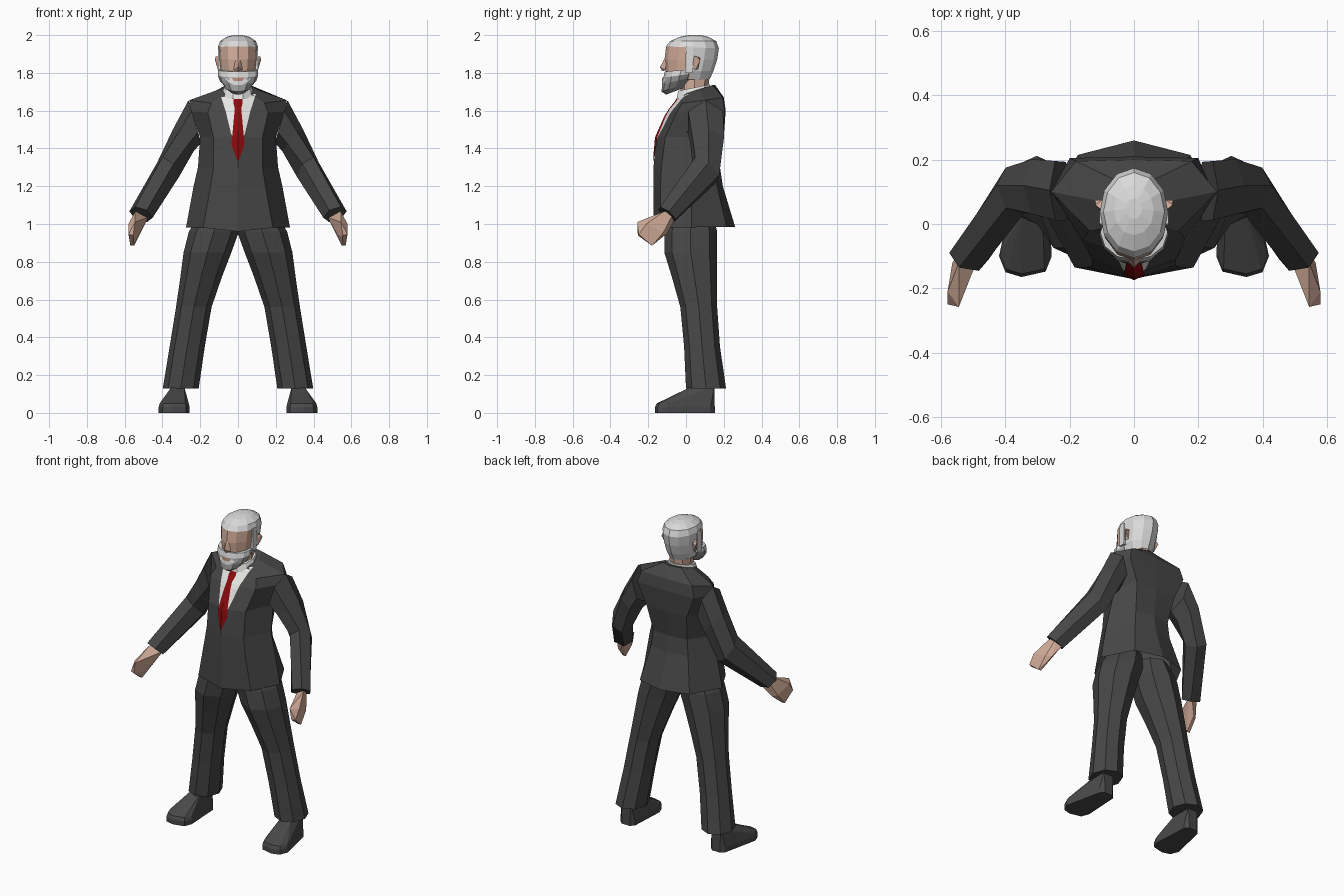
import bpy, bmesh, math
from mathutils import Vector
from mathutils.bvhtree import BVHTree

if "Cube" in bpy.data.objects:
    bpy.data.objects.remove(bpy.data.objects["Cube"])


def mat(name, r, g, b):
    m = bpy.data.materials.new(name)
    m.diffuse_color = (r, g, b, 1)
    m.use_nodes = True
    m.node_tree.nodes["Principled BSDF"].inputs["Base Color"].default_value = m.diffuse_color
    return m


SUIT = mat("charcoal_cloth", .062, .062, .062)
SHOE = mat("shoe_leather", .066, .066, .066)
SKIN = mat("skin", .64, .41, .315)
LIP = mat("lip", .45, .25, .20)
SHIRT = mat("white_shirt", .80, .80, .78)
TIE = mat("red_tie", .26, .003, .004)
HAIR = mat("silver_hair", .70, .70, .70)
BEARD = mat("grey_beard", .34, .34, .34)


def finish(name, bm, mats, mirror=False, rule=None):
    bmesh.ops.recalc_face_normals(bm, faces=bm.faces)
    if rule:
        for f in bm.faces:
            f.material_index = rule(f.calc_center_median())
    me = bpy.data.meshes.new(name)
    bm.to_mesh(me)
    bm.free()
    for m in mats:
        me.materials.append(m)
    ob = bpy.data.objects.new(name, me)
    bpy.context.collection.objects.link(ob)
    if mirror:
        md = ob.modifiers.new("mirror", 'MIRROR')
        md.use_mirror_merge = False
    return ob


def loft(name, rings, mats, mirror=False, rule=None, caps=(0, -1)):
    bm = bmesh.new()
    vs = [[bm.verts.new(p) for p in r] for r in rings]
    n = len(rings[0])
    for a, b in zip(vs, vs[1:]):
        for i in range(n):
            j = (i + 1) % n
            bm.faces.new((a[i], a[j], b[j], b[i]))
    for c in caps:
        bm.faces.new(vs[c])
    return finish(name, bm, mats, mirror, rule)


def hull(name, pts, mats, mirror=False, rule=None):
    bm = bmesh.new()
    for p in pts:
        bm.verts.new(p)
    bmesh.ops.convex_hull(bm, input=bm.verts)
    bmesh.ops.dissolve_limit(bm, angle_limit=.12, verts=bm.verts, edges=bm.edges)
    return finish(name, bm, mats, mirror, rule)


def oval(x0, x1, y0, y1, z, n, tilt=0):
    """Level ring by its extents; tilt lifts the back and drops the front."""
    out = []
    for i in range(n):
        a = 2 * math.pi * i / n
        out.append(((x0 + x1) / 2 + (x1 - x0) / 2 * math.cos(a),
                    (y0 + y1) / 2 + (y1 - y0) / 2 * math.sin(a), z + tilt * math.sin(a)))
    return out


def slanted(outer, inner, dy, dz, n):
    """Ring through an outer and an inner point, with a half depth across them."""
    o, i = Vector(outer), Vector(inner)
    c, u, v = (o + i) / 2, (o - i) / 2, Vector((0, dy, dz)) * 1.12
    return [c + u * math.cos(k * 2 * math.pi / n) + v * math.sin(k * 2 * math.pi / n)
            for k in range(n)]


# Jacket body: z front, z back, y front, y back, then x,y of front corner, side, back corner
body = []
for zf, zb, yf, yb, fx, fy, sx, sy, bx, by in [
        (.98, .985, -.17, .26, .185, -.135, .275, .03, .175, .215),
        (1.20, 1.20, -.172, .195, .145, -.135, .235, .03, .13, .165),
        (1.30, 1.30, -.172, .18, .13, -.13, .212, .03, .12, .16),
        (1.46, 1.46, -.158, .20, .13, -.11, .20, .07, .14, .195),
        (1.59, 1.60, -.10, .21, .16, -.05, .25, .09, .20, .205),
        (1.64, 1.67, -.06, .20, .14, -.02, .258, .10, .18, .195),
        (1.69, 1.735, -.025, .155, .065, -.005, .10, .07, .065, .14)]:
    zm = (zf + zb) / 2
    half = [(fx, fy, zf), (sx, sy, zm), (bx, by, zb)]
    dip = .02 if zf < 1 else 0
    body.append([(0, yf, zf - dip)] + half + [(0, yb, zb)]
                + [(-x, y, z) for x, y, z in reversed(half)])
jacket = loft("jacket_body", body, [SUIT], caps=(-1,))


def surface(ob):
    return BVHTree.FromPolygons([v.co for v in ob.data.vertices],
                                [tuple(p.vertices) for p in ob.data.polygons])


def plate(name, profile, lift, m, target):
    """Thin patch of (z, half width) rows laid on the front of a part."""
    rows = []
    for (z0, w0), (z1, w1) in zip(profile, profile[1:]):
        rows += [(z0 + (z1 - z0) * k / 5, w0 + (w1 - w0) * k / 5) for k in range(5)]
    rows.append(profile[-1])
    bm = bmesh.new()
    grid = []
    for z, w in rows:
        line = []
        for s in (-1, -.5, 0, .5, 1):
            hit = target.ray_cast(Vector((s * w, -1, z)), Vector((0, 1, 0)))[0]
            y = hit.y if hit else -.02
            line.append(bm.verts.new((s * w, y - lift, z)))
        grid.append(line)
    for a, b in zip(grid, grid[1:]):
        for i in range(4):
            bm.faces.new((a[i], a[i + 1], b[i + 1], b[i]))
    ob = finish(name, bm, [m])
    if sum(p.normal.y for p in ob.data.polygons) > 0:
        ob.data.flip_normals()


chest = surface(jacket)
plate("shirt_front", [(1.688, .095), (1.60, .066), (1.48, .037), (1.40, .006)], .003, SHIRT, chest)
plate("tie", [(1.668, .022), (1.64, .024), (1.61, .017), (1.42, .035), (1.335, .003)], .006, TIE, chest)

# Sleeves and hands
loft("sleeve", [slanted(*r, 6) for r in [
    ((.262, .105, 1.655), (.195, .10, 1.43), .095, 0),
    ((.345, .12, 1.50), (.235, .105, 1.385), .088, -.01),
    ((.428, .12, 1.325), (.312, .09, 1.25), .065, -.05),
    ((.575, -.09, 1.067), (.452, -.11, 1.033), .042, -.033)]], [SUIT], True)
hull("hand", [(.475, -.08, 1.035), (.525, -.06, 1.07), (.49, -.06, 1.02), (.545, -.12, 1.065),
              (.50, -.15, 1.03), (.58, -.21, 1.00), (.545, -.258, 1.01), (.53, -.20, .94),
              (.58, -.25, .945), (.555, -.255, .94), (.57, -.18, .885), (.55, -.18, .885),
              (.535, -.10, .95), (.565, -.12, .955)], [SKIN], True)

# Trouser legs and shoes
loft("trouser_leg", [oval(x0, x1, y0, y1, z, 8) for z, x0, x1, y0, y1 in [
    (1.06, .0, .20, -.09, .14), (.96, -.005, .26, -.115, .165), (.85, .035, .288, -.115, .165),
    (.72, .085, .305, -.075, .165), (.56, .14, .328, -.03, .165), (.35, .176, .362, -.01, .18),
    (.13, .208, .398, 0, .212)]], [SUIT], True)


def outline(z, s=1):
    """Outline of the shoe at one height, scaled about its middle."""
    return [(.335 + (x - .335) * s, y * s, z) for x, y in [(.268, .13), (.29, .153),
            (.345, .153), (.37, .13), (.375, .02), (.42, -.10), (.40, -.15),
            (.35, -.165), (.275, -.148), (.256, -.10), (.27, .0)]]


hull("shoe", outline(0) + outline(.03) + outline(.05, .94)
     + [(x, y, .14) for x in (.285, .35) for y in (.03, .15)]
     + [(.29, -.12, .062), (.385, -.12, .062), (.29, -.01, .105), (.36, -.01, .105)],
     [SHOE], True)

# Neck and shirt collar
loft("neck", [oval(-.065, .065, -.03, .115, 1.70, 8), oval(-.065, .065, -.03, .125, 1.78, 8)], [SKIN])
loft("shirt_collar", [oval(-.09, .09, -.055, .14, 1.68, 10, .02),
                      oval(-.075, .075, -.045, .13, 1.722, 10, .018)], [SHIRT])

# Head: hair above the hairline and behind the ears, skin in front
loft("head", [oval(-w, w, y0, y1, z, 12, t) for z, w, y0, y1, t in [
    (1.765, .075, -.085, .125, 0), (1.81, .096, -.108, .145, 0), (1.87, .103, -.114, .165, 0),
    (1.935, .107, -.105, .174, -.005), (1.968, .095, -.085, .16, 0), (1.99, .062, -.035, .12, 0),
    (2.0, .025, .015, .08, 0)]], [SKIN, HAIR],
    rule=lambda c: 1 if c.z > 1.935 or c.y > .03 else 0)
# Sideburns joining the hair and beard
hull("sideburn", [(x, y, z) for x in (.09, .107) for y, z in
     [(-.005, 1.80), (.035, 1.80), (.0, 1.94), (.04, 1.94)]], [HAIR], True)
# Beard: pale upper band, darker jaw and chin below
beard = loft("beard", [oval(-w, w, y0, y1, z, 12, t) for z, w, y0, y1, t in [
    (1.705, .042, -.105, .0, .02), (1.725, .068, -.13, .02, .024), (1.76, .098, -.125, .045, .02),
    (1.787, .107, -.12, .055, .012), (1.815, .105, -.112, .06, .008)]],
    [BEARD, HAIR], rule=lambda c: 1 if c.z > 1.786 else 0)
jaw = surface(beard)
plate("moustache", [(1.772, .07), (1.755, .052), (1.735, .022)], .003, HAIR, jaw)
plate("mouth", [(1.776, .034), (1.757, .022)], .005, LIP, jaw)
hull("nose", [(0, -.108, 1.885), (.012, -.105, 1.88), (-.012, -.105, 1.88), (0, -.138, 1.83),
              (.024, -.108, 1.815), (-.024, -.108, 1.815), (0, -.125, 1.808)], [SKIN])
hull("ear", [(.098, .035, 1.83), (.098, .04, 1.89), (.12, .06, 1.885), (.121, .075, 1.865),
             (.106, .05, 1.815), (.098, .075, 1.88), (.098, .065, 1.82)], [SKIN], True)
